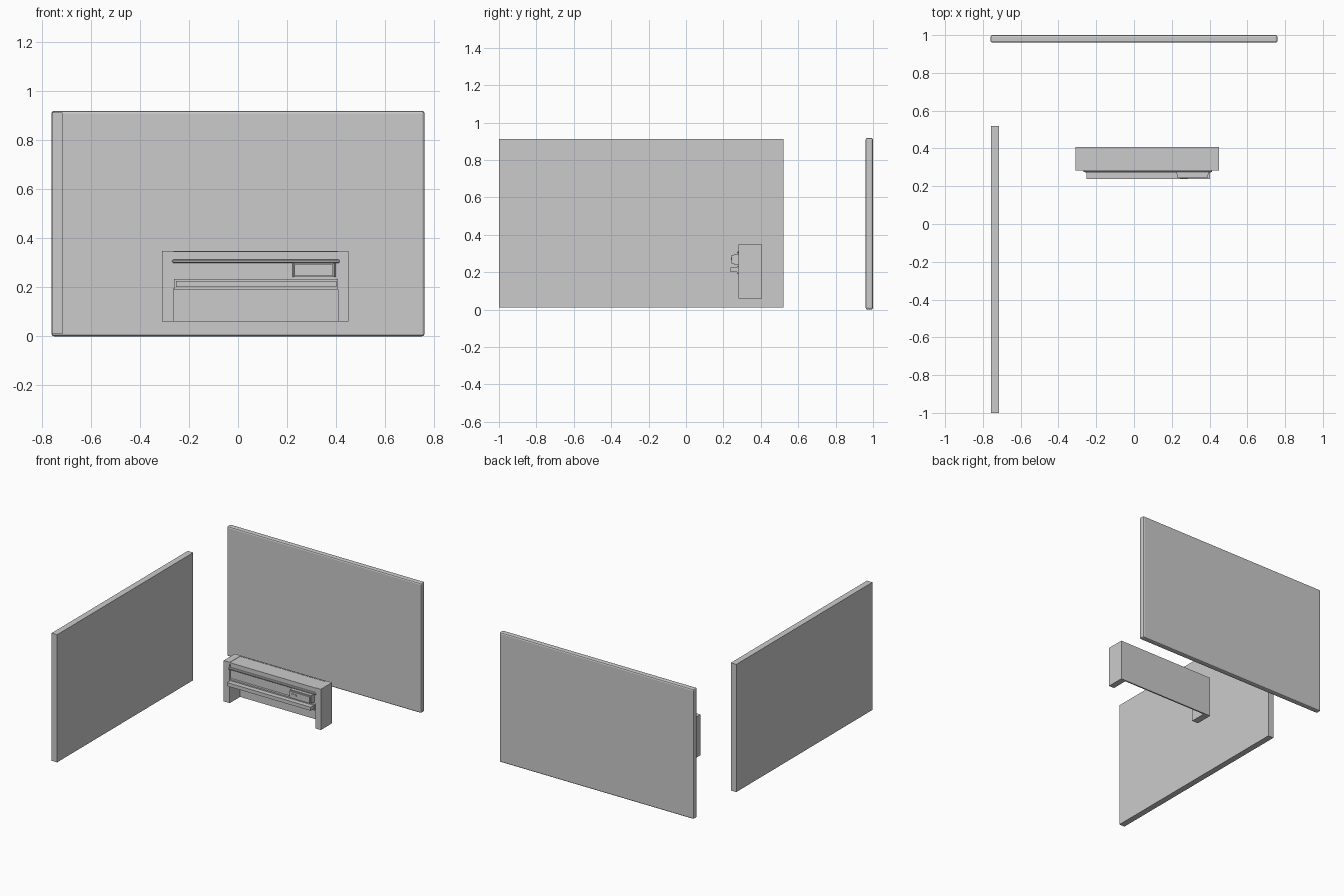
import bpy, bmesh

if "Cube" in bpy.data.objects:
    bpy.data.objects.remove(bpy.data.objects["Cube"])


def box(name, x, y, z, bevel=0.0, segments=1):
    """Axis-aligned box from (min, max) ranges, optionally bevelled."""
    bm = bmesh.new()
    bmesh.ops.create_cube(bm, size=1)
    for v in bm.verts:
        v.co = [r[0] + (c + 0.5) * (r[1] - r[0]) for c, r in zip(v.co, (x, y, z))]
    if bevel:
        bmesh.ops.bevel(bm, geom=bm.edges[:], offset=bevel, segments=segments,
                        profile=0.5, affect='EDGES')
    return finish(name, bm)


def finish(name, bm):
    bmesh.ops.recalc_face_normals(bm, faces=bm.faces[:])
    me = bpy.data.meshes.new(name)
    bm.to_mesh(me)
    bm.free()
    ob = bpy.data.objects.new(name, me)
    bpy.context.collection.objects.link(ob)
    return ob


def prism(name, outline, z):
    """Extrude an xy outline between two heights."""
    bm = bmesh.new()
    f = bm.faces.new([bm.verts.new((x, y, z[0])) for x, y in outline])
    r = bmesh.ops.extrude_face_region(bm, geom=[f])
    for v in r['geom']:
        if isinstance(v, bmesh.types.BMVert):
            v.co.z = z[1]
    return finish(name, bm)


# Large upright panels
box("back_panel", (-0.76, 0.76), (0.96, 1.0), (0.0, 0.918), 0.01, 2)
box("side_panel", (-0.757, -0.714), (-1.0, 0.52), (0.01, 0.912))

# Cabinet frame: back wall joining two end legs, seen from above as a U
prism("cabinet_frame",
      [(-0.31, 0.282), (-0.262, 0.282), (-0.262, 0.397), (0.408, 0.397),
       (0.408, 0.282), (0.45, 0.282), (0.45, 0.407), (-0.31, 0.407)],
      (0.06, 0.348))

# Upper body held between the legs, with a top cover
box("cabinet_body", (-0.262, 0.408), (0.288, 0.397), (0.195, 0.337))
box("top_cover", (-0.262, 0.408), (0.282, 0.397), (0.335, 0.346))

# Thin rail under the cover
box("upper_rail", (-0.268, 0.414), (0.274, 0.29), (0.299, 0.312), 0.003)

# Projecting bar across the front
box("front_bar", (-0.252, 0.402), (0.238, 0.29), (0.2, 0.225))
box("bar_backing", (-0.26, 0.408), (0.272, 0.29), (0.19, 0.234))

# Control box: stepped base, face and button
prism("control_base", [(0.222, 0.29), (0.228, 0.256), (0.392, 0.256), (0.398, 0.29)],
      (0.242, 0.298))
box("control_face", (0.23, 0.388), (0.244, 0.258), (0.246, 0.292))
box("control_button", (0.243, 0.285), (0.24, 0.246), (0.266, 0.279))
